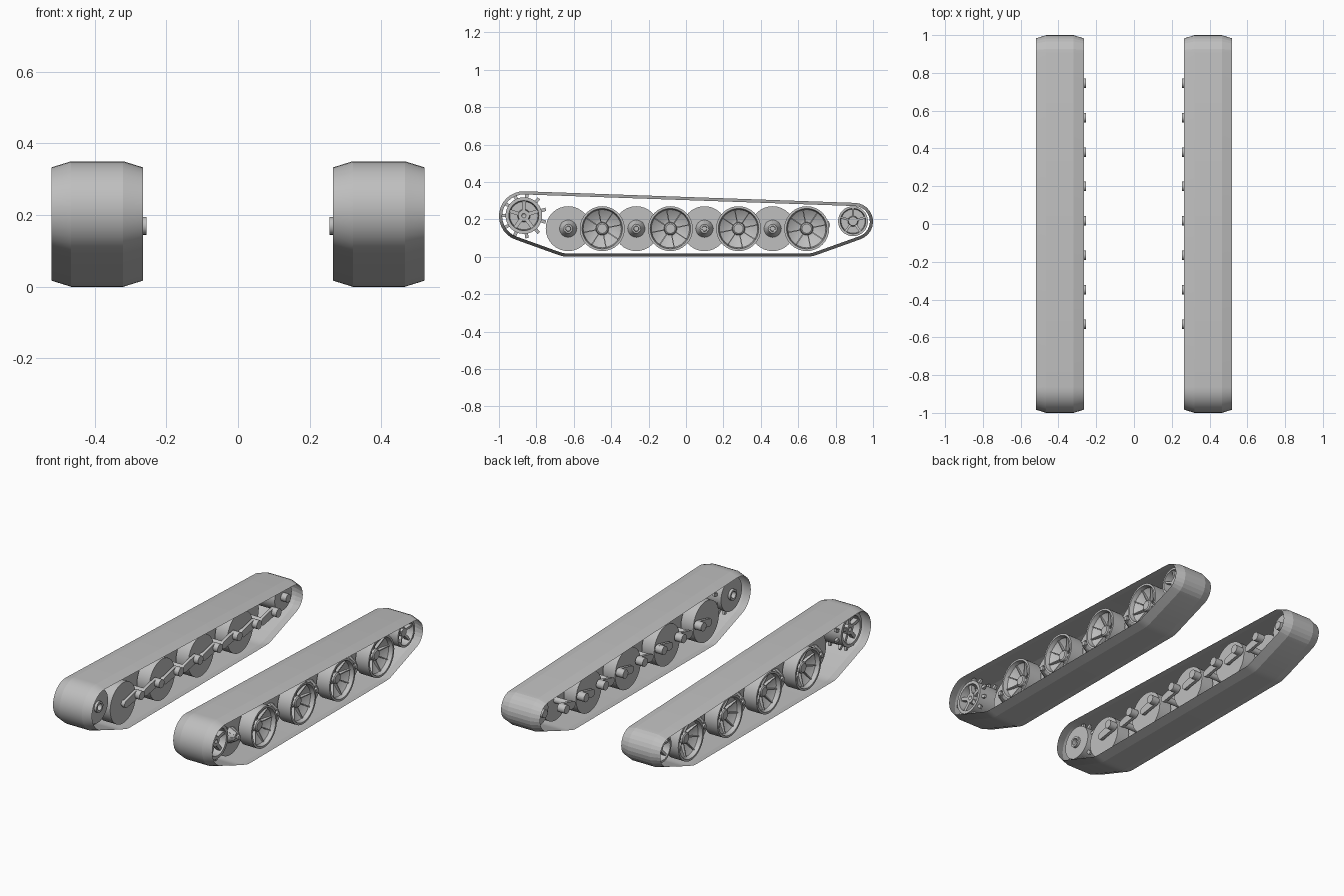
import bpy, bmesh, math
from mathutils import Vector

cube = bpy.data.objects.get("Cube")
if cube:
    bpy.data.objects.remove(cube, do_unlink=True)

grey = bpy.data.materials.new("track grey")
grey.use_nodes = True
COLOUR = (0.52, 0.52, 0.52, 1)
grey.diffuse_color = COLOUR
grey.node_tree.nodes["Principled BSDF"].inputs["Base Color"].default_value = COLOUR


def finish(bm, name, angle=35, fix_normals=True):
    """Turn a bmesh into an object, mirrored to the other side."""
    if fix_normals:
        bmesh.ops.recalc_face_normals(bm, faces=bm.faces)
    mesh = bpy.data.meshes.new(name)
    bm.to_mesh(mesh)
    bm.free()
    mesh.materials.append(grey)
    obj = bpy.data.objects.new(name, mesh)
    bpy.context.collection.objects.link(obj)
    mirror = obj.modifiers.new("Mirror", 'MIRROR')
    mirror.use_mirror_merge = False
    bpy.ops.object.select_all(action='DESELECT')
    obj.select_set(True)
    bpy.context.view_layer.objects.active = obj
    bpy.ops.object.shade_smooth_by_angle(angle=math.radians(angle))
    return obj


def lathe(bm, profile, y, z, sides=32):
    """Revolve (x, radius) points about an axle along x."""
    rings = []
    for x, r in profile:
        if r == 0:
            rings.append([bm.verts.new((x, y, z))] * sides)
            continue
        turns = [2 * math.pi * i / sides for i in range(sides)]
        rings.append([bm.verts.new((x, y + r * math.cos(t), z + r * math.sin(t))) for t in turns])
    for a, b in zip(rings, rings[1:]):
        for i in range(sides):
            j = (i + 1) % sides
            bm.faces.new(list(dict.fromkeys((a[i], a[j], b[j], b[i]))))


def prism(bm, outline, x0, x1):
    """Extrude a (y, z) outline from x0 to x1."""
    a = [bm.verts.new((x0, y, z)) for y, z in outline]
    b = [bm.verts.new((x1, y, z)) for y, z in outline]
    bm.faces.new(a)
    bm.faces.new(b)
    for i in range(len(a)):
        j = (i + 1) % len(a)
        bm.faces.new((a[i], a[j], b[j], b[i]))


def radial_blades(bm, y, z, count, side, width, start=0.0):
    """Radial ribs: side is an (x, radius) outline, thickened sideways."""
    for k in range(count):
        t = start + 2 * math.pi * k / count
        out = Vector((0, math.cos(t), math.sin(t)))
        across = Vector((0, -math.sin(t), math.cos(t))) * width / 2
        loops = []
        for s in (-1, 1):
            loops.append([bm.verts.new(Vector((x, y, z)) + out * r + across * s) for x, r in side])
        a, b = loops
        bm.faces.new(a)
        bm.faces.new(b)
        for i in range(len(a)):
            j = (i + 1) % len(a)
            bm.faces.new((a[i], a[j], b[j], b[i]))


# Axle layout as (y, z)
WHEEL_Z, WHEEL_R = 0.15, 0.12
wheel_ys = [-0.63 + 0.1822 * i for i in range(8)]
SPROCKET = (-0.867, 0.22)
IDLER = (0.893, 0.19)

# Track band: a belt wrapped around four circles (y, z, radius, arc steps)
circles = [(wheel_ys[0], 0.15, 0.15, 3), (wheel_ys[-1], 0.15, 0.15, 3),
           (0.9, 0.188, 0.1, 12), (-0.867, 0.217, 0.133, 14)]


def tangent(a, b):
    dy, dz = b[0] - a[0], b[1] - a[1]
    return math.atan2(dz, dy) - math.acos((a[2] - b[2]) / math.hypot(dy, dz))


normals = [tangent(c, circles[(i + 1) % 4]) for i, c in enumerate(circles)]
bm = bmesh.new()
rows = []
for x, inset in ((0.265, 0.017), (0.32, 0), (0.465, 0), (0.52, 0.017)):
    row = []
    for i, (y, z, r, steps) in enumerate(circles):
        sweep = (normals[i] - normals[i - 1]) % (2 * math.pi)
        for k in range(steps + 1):
            t = normals[i - 1] + sweep * k / steps
            row.append(bm.verts.new((x, y + (r - inset) * math.cos(t), z + (r - inset) * math.sin(t))))
    rows.append(row)
for a, b in zip(rows, rows[1:]):
    for i in range(len(a)):
        j = (i + 1) % len(a)
        bm.faces.new((a[i], a[j], b[j], b[i]))
finish(bm, "track_band", 12, False)

# Outer road wheels: deep ribbed dishes
bm = bmesh.new()
for y in wheel_ys[1::2]:
    lathe(bm, [(0.40, 0), (0.40, 0.12), (0.485, 0.12), (0.485, 0.108), (0.46, 0.102),
               (0.425, 0.05), (0.425, 0.035), (0.45, 0.032), (0.455, 0.025), (0.455, 0)], y, WHEEL_Z)
    radial_blades(bm, y, WHEEL_Z, 8, [(0.42, 0.03), (0.442, 0.034), (0.468, 0.1), (0.455, 0.104)], 0.006, 0.2)
finish(bm, "outer_road_wheels")

# Inner road wheels: flat discs with ribbed conical hubs
bm = bmesh.new()
for y in wheel_ys[0::2]:
    lathe(bm, [(0.31, 0), (0.31, WHEEL_R), (0.39, WHEEL_R), (0.39, 0.046), (0.435, 0.024),
               (0.435, 0.015), (0.45, 0.013), (0.45, 0)], y, WHEEL_Z)
    radial_blades(bm, y, WHEEL_Z, 8, [(0.385, 0.01), (0.385, 0.047), (0.395, 0.047), (0.442, 0.022), (0.442, 0.01)], 0.005)
finish(bm, "inner_road_wheels")

# Swing arms with pivot stubs, and axles through the wheels
bm = bmesh.new()
for i, y in enumerate(wheel_ys):
    py, pz = y + 0.1, 0.17
    lean = math.atan2(pz - WHEEL_Z, py - y)
    outline = []
    for cy, cz, r, base in ((py, pz, 0.025, lean - math.pi / 2), (y, WHEEL_Z, 0.022, lean + math.pi / 2)):
        for k in range(7):
            t = base + math.pi * k / 6
            outline.append((cy + r * math.cos(t), cz + r * math.sin(t)))
    prism(bm, outline, 0.285, 0.303)
    lathe(bm, [(0.255, 0), (0.255, 0.025), (0.29, 0.025), (0.29, 0)], py, pz, 20)
    lathe(bm, [(0.295, 0), (0.295, 0.018), (0.405, 0.018), (0.405, 0)], y, WHEEL_Z, 16)
finish(bm, "swing_arms")

# Drive sprocket: toothed drum, open face, five spokes
bm = bmesh.new()
y, z = SPROCKET
lathe(bm, [(0.31, 0.03), (0.31, 0.098), (0.475, 0.098), (0.475, 0.08), (0.42, 0.075),
           (0.42, 0.034), (0.465, 0.03), (0.465, 0.012), (0.45, 0)], y, z)
lathe(bm, [(0.32, 0), (0.32, 0.02), (0.295, 0.02), (0.295, 0.032), (0.32, 0.032)], y, z, 24)
radial_blades(bm, y, z, 5, [(0.43, 0.025), (0.46, 0.025), (0.465, 0.085), (0.44, 0.085)], 0.02, 0.31)
for x in (0.335, 0.44):
    radial_blades(bm, y, z, 11, [(x, 0.09), (x + 0.02, 0.09), (x + 0.016, 0.122), (x + 0.004, 0.122)], 0.018, 0.28)
finish(bm, "drive_sprocket")

# Idler wheel: rim, back plate, hub and five spokes
bm = bmesh.new()
y, z = IDLER
lathe(bm, [(0.33, 0), (0.33, 0.08), (0.475, 0.08), (0.475, 0.068), (0.42, 0.064),
           (0.42, 0.028), (0.46, 0.024), (0.46, 0)], y, z)
lathe(bm, [(0.295, 0), (0.295, 0.024), (0.335, 0.024)], y, z, 20)
radial_blades(bm, y, z, 5, [(0.425, 0.02), (0.455, 0.02), (0.468, 0.07), (0.44, 0.07)], 0.012, 0.31)
finish(bm, "idler_wheel")
